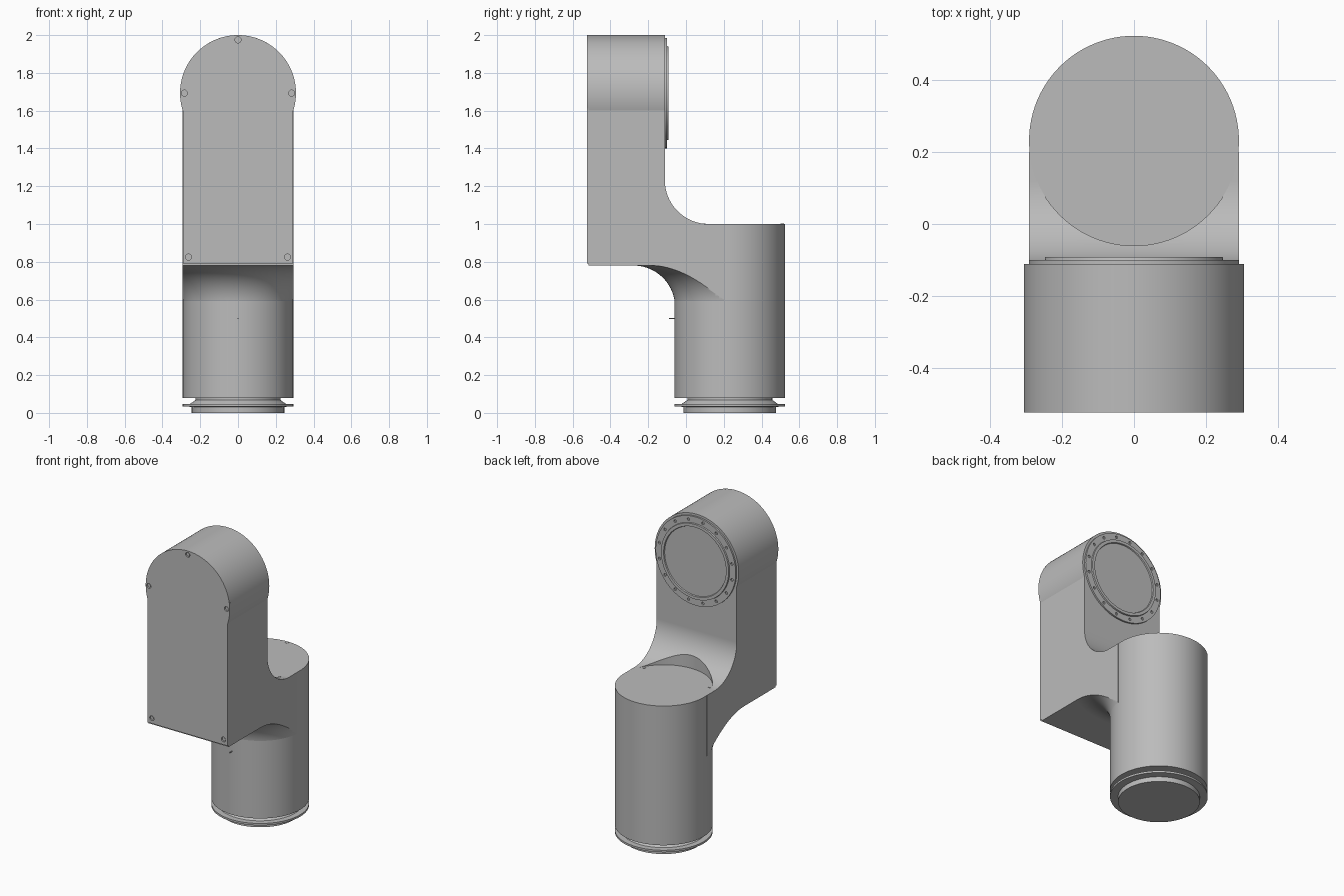
import bpy, bmesh
from math import pi, sin, cos, radians
from mathutils import Matrix, Vector

cube = bpy.data.objects.get("Cube")
if cube:
    bpy.data.objects.remove(cube, do_unlink=True)

grey = bpy.data.materials.new("satin grey")
grey.use_nodes = True
grey.diffuse_color = (0.5, 0.5, 0.5, 1)
grey.node_tree.nodes["Principled BSDF"].inputs["Base Color"].default_value = (0.5, 0.5, 0.5, 1)

R = 0.2925          # column radius and half width of the neck
AXIS_Y = 0.232      # column axis
HEAD_Z, HEAD_R = 1.693, 0.307
FRONT, COVER, BACK = -0.525, -0.515, -0.112
UP = Matrix.Translation((0, AXIS_Y, 0))


def facing_back(x, y, z):
    """Places a turned part so that its axis points to +y."""
    return Matrix.Translation((x, y, z)) @ Matrix.Rotation(-pi / 2, 4, 'X')


def finish(bm, name):
    bmesh.ops.remove_doubles(bm, verts=bm.verts, dist=1e-5)
    bmesh.ops.recalc_face_normals(bm, faces=bm.faces)
    mesh = bpy.data.meshes.new(name)
    bm.to_mesh(mesh)
    bm.free()
    mesh.materials.append(grey)
    obj = bpy.data.objects.new(name, mesh)
    bpy.context.collection.objects.link(obj)
    return obj


def lathe(name, profile, places, steps=96, closed=False):
    """Turns an (r, h) profile around z, once for each placement."""
    bm = bmesh.new()
    for place in places:
        verts = [bm.verts.new((r, 0, h)) for r, h in profile]
        pairs = list(zip(verts, verts[1:]))
        if closed:
            pairs.append((verts[-1], verts[0]))
        edges = [bm.edges.new(p) for p in pairs]
        old = set(bm.verts) - set(verts)
        bmesh.ops.spin(bm, geom=verts + edges, axis=(0, 0, 1), cent=(0, 0, 0),
                       angle=2 * pi, steps=steps)
        new = [v for v in bm.verts if v not in old]
        bmesh.ops.transform(bm, matrix=place, verts=new)
    return finish(bm, name)


def rod(name, r, h, places, steps=24):
    return lathe(name, [(0, 0), (r, 0), (r, h), (0, h)], places, steps)


def extrude(name, points, offset):
    bm = bmesh.new()
    face = bm.faces.new([bm.verts.new(p) for p in points])
    ext = bmesh.ops.extrude_face_region(bm, geom=[face])
    verts = [g for g in ext["geom"] if isinstance(g, bmesh.types.BMVert)]
    bmesh.ops.translate(bm, vec=Vector(offset), verts=verts)
    return finish(bm, name)


def cut(obj, cutter):
    mod = obj.modifiers.new("cut", 'BOOLEAN')
    mod.operation, mod.solver, mod.object = 'DIFFERENCE', 'EXACT', cutter
    bpy.context.view_layer.objects.active = obj
    bpy.ops.object.modifier_apply(modifier=mod.name)
    bpy.data.objects.remove(cutter, do_unlink=True)


def arc(cx, cy, r, a0, a1, n=24):
    return [(cx + r * cos(radians(a0 + (a1 - a0) * i / n)),
             cy + r * sin(radians(a0 + (a1 - a0) * i / n))) for i in range(n + 1)]


# Column with the grooved foot
column = lathe("column", [
    (0, 0), (0.245, 0), (0.245, 0.032), (R, 0.034), (R, 0.047), (0.255, 0.047),
    (0.225, 0.068), (0.225, 0.08), (R, 0.08), (R, 1.0), (0, 1.0)], [UP])

# Neck: side profile with the rear sweep, then the turned under-sweep and cap pocket
sweep = arc(0.12, 1.232, 0.232, 180, 270)
side = [(COVER, 0.5), (COVER, HEAD_Z), (BACK, HEAD_Z)] + sweep + [(0.2, 1.0), (0.2, 0.5)]
neck = extrude("neck", [(-R, y, z) for y, z in side], (2 * R, 0, 0))
under = arc(0.51, 0.56, 0.22, 180, 90) + [(1.2, 0.78), (1.2, 0.4), (0.29, 0.4)]
cut(neck, lathe("under_cutter", under, [UP], closed=True))
cut(neck, rod("pocket_cutter", R, 0.3, [UP @ Matrix.Translation((0, 0, 0.985))], 96))

# Round head
head = rod("head", HEAD_R, BACK - COVER, [facing_back(0, COVER, HEAD_Z)], 96)

# Front cover, arched, with countersunk screws
outline = [(-R, 0.79), (R, 0.79)] + arc(0, HEAD_Z, HEAD_R, -17.7, 197.7, 64)
cover = extrude("front_cover", [(x, FRONT, z) for x, z in outline], (0, COVER - FRONT, 0))
spots = [(0, 1.975)] + [(s * x, z) for s in (-1, 1) for x, z in ((0.284, HEAD_Z), (0.262, 0.825))]
cut(cover, rod("cover_hole_cutter", 0.016, 0.04,
               [facing_back(x, FRONT - 0.02, z) for x, z in spots]))
screws = rod("cover_screws", 0.01, 0.008, [facing_back(x, FRONT + 0.004, z) for x, z in spots])

# Rear flange with a raised rim and a ring of holes
flange = lathe("rear_flange", [
    (0, -0.01), (R, -0.01), (R, 0.011), (0.249, 0.011), (0.247, 0.02),
    (0.228, 0.02), (0.225, 0.013), (0, 0.013)], [facing_back(0, BACK, HEAD_Z)])
ring = [(0.27 * cos(a), 0.27 * sin(a)) for a in (2 * pi * (i + 0.5) / 16 for i in range(16))]
cut(flange, rod("flange_hole_cutter", 0.009, 0.05,
                [facing_back(x, BACK + 0.002, HEAD_Z + z) for x, z in ring], 16))

# Cap screws on the column top and the small pin on its front
cap_screws = rod("cap_screws", 0.01, 0.002, [
    UP @ Matrix.Translation((0.277 * cos(radians(a)), 0.277 * sin(radians(a)), 0.9995))
    for a in (90, 210, 330)], 16)
pin = rod("front_pin", 0.003, 0.05, [facing_back(0, -0.09, 0.5)], 12)

# Smooth shading with crisp edges
bpy.ops.object.select_all(action='DESELECT')
for obj in (column, neck, head, cover, screws, flange, cap_screws, pin):
    obj.select_set(True)
    bpy.context.view_layer.objects.active = obj
    bpy.ops.object.shade_smooth_by_angle(angle=radians(30))
    obj.select_set(False)
    mod = obj.modifiers.new("even shading", 'WEIGHTED_NORMAL')
    mod.keep_sharp = True
